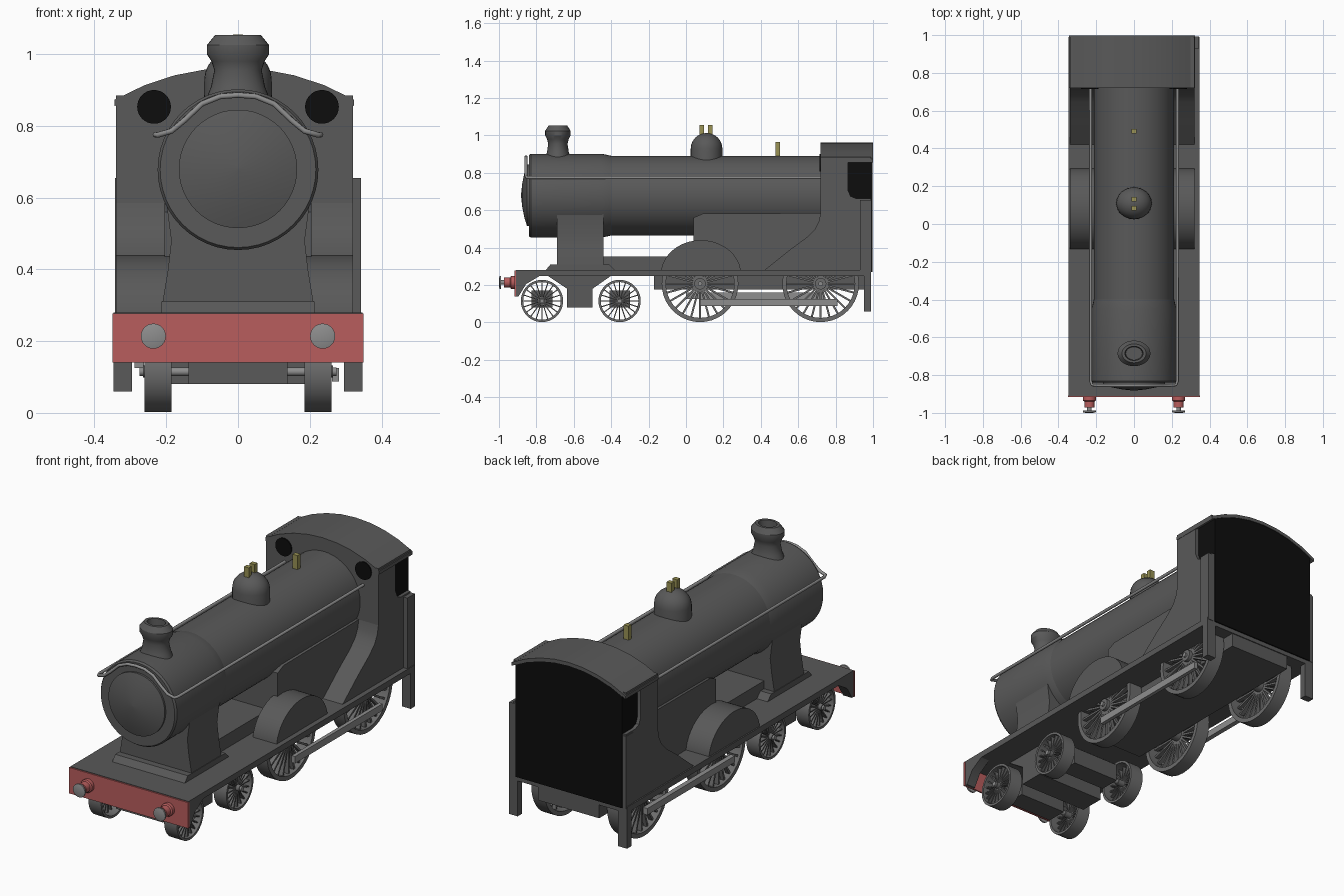
import bpy, bmesh, math
from mathutils import Matrix, Vector

if "Cube" in bpy.data.objects:
    bpy.data.objects.remove(bpy.data.objects["Cube"])


def material(name, r, g, b):
    m = bpy.data.materials.new(name)
    m.diffuse_color = (r, g, b, 1)
    m.use_nodes = True
    m.node_tree.nodes["Principled BSDF"].inputs["Base Color"].default_value = m.diffuse_color
    return m


DARK = material("dark_grey", 0.10, 0.10, 0.10)
WHEEL = material("wheel_grey", 0.15, 0.15, 0.15)
STEEL = material("light_steel", 0.27, 0.27, 0.27)
RED = material("buffer_red", 0.48, 0.11, 0.11)
BRASS = material("brass", 0.32, 0.29, 0.09)
BLACK = material("black", 0.004, 0.004, 0.004)


def finish(name, bm, mat):
    bmesh.ops.recalc_face_normals(bm, faces=bm.faces[:])
    me = bpy.data.meshes.new(name)
    bm.to_mesh(me)
    bm.free()
    me.materials.append(mat)
    ob = bpy.data.objects.new(name, me)
    bpy.context.collection.objects.link(ob)
    return ob


def prism(name, pts, axis, a, b, mat):
    """Extrude a profile: axis 'x' takes (y, z) points, axis 'y' takes (x, z) points."""
    bm = bmesh.new()
    vs = [bm.verts.new((a, p, q) if axis == 'x' else (p, a, q)) for p, q in pts]
    f = bm.faces.new(vs)
    ext = bmesh.ops.extrude_face_region(bm, geom=[f])
    off = Vector((b - a, 0, 0) if axis == 'x' else (0, b - a, 0))
    bmesh.ops.translate(bm, vec=off, verts=[v for v in ext['geom'] if isinstance(v, bmesh.types.BMVert)])
    return finish(name, bm, mat)


def box(name, x0, x1, y0, y1, z0, z1, mat):
    return prism(name, [(y0, z0), (y1, z0), (y1, z1), (y0, z1)], 'x', x0, x1, mat)


def add_lathe(bm, prof, axis, loc, n=32, scale=(1, 1), closed=False):
    """Spin (radius, height) points round an axis through loc."""
    rings = []
    for r, h in prof:
        ring = []
        for i in range(n):
            t = 2 * math.pi * i / n
            c, s = r * math.cos(t) * scale[0], r * math.sin(t) * scale[1]
            p = {'x': (h, c, s), 'y': (c, h, s), 'z': (c, s, h)}[axis]
            ring.append(bm.verts.new(Vector(p) + Vector(loc)))
        rings.append(ring)
    pairs = list(zip(rings, rings[1:])) + ([(rings[-1], rings[0])] if closed else [])
    for a, b in pairs:
        for i in range(n):
            j = (i + 1) % n
            bm.faces.new((a[i], a[j], b[j], b[i]))
    if not closed:
        bm.faces.new(rings[0])
        bm.faces.new(rings[-1])


def lathe(name, prof, axis, loc, mat, n=32, scale=(1, 1)):
    bm = bmesh.new()
    add_lathe(bm, prof, axis, loc, n, scale)
    return finish(name, bm, mat)


def wheel(name, side, y, r, spokes):
    bm = bmesh.new()
    x0, x1 = side * 0.185, side * 0.26
    z = r + 0.002
    # rim, hub, spokes
    add_lathe(bm, [(r, x0), (r, x1), (r * 0.89, x1), (r * 0.89, x0)], 'x', (0, y, z), 40, closed=True)
    add_lathe(bm, [(r * 0.15, x0), (r * 0.15, x1 + side * 0.005)], 'x', (0, y, z), 16)
    for i in range(spokes):
        m = (Matrix.Translation((side * 0.235, y, z)) @ Matrix.Rotation(2 * math.pi * i / spokes, 4, 'X')
             @ Matrix.Translation((0, 0, r * 0.52)) @ Matrix.Diagonal((0.022, r * 0.05, r * 0.8, 1)))
        bmesh.ops.create_cube(bm, size=1, matrix=m)
    return finish(name, bm, WHEEL)


# Boiler, smokebox and its conical door
lathe("boiler", [(0.213, -0.44), (0.213, 0.73)], 'y', (0, 0, 0.678), DARK, 48)
lathe("smokebox", [(0.217, -0.84), (0.224, -0.83), (0.224, -0.45), (0.213, -0.40)], 'y', (0, 0, 0.678), DARK, 48)
lathe("smokebox_door", [(0.165, -0.83), (0.165, -0.85), (0.12, -0.864), (0.06, -0.876), (0.004, -0.882)],
      'y', (0, 0, 0.68), DARK, 48)

# Chimney, dome and brass fittings
lathe("chimney", [(0.095, 0.86), (0.075, 0.91), (0.066, 0.955), (0.074, 0.98), (0.087, 1.0), (0.087, 1.025),
                  (0.064, 1.053), (0.048, 1.053), (0.044, 1.0)], 'z', (0, -0.685, 0), DARK, 32, (1, 0.78))
dome = [(0.095, 0.84), (0.094, 0.93)] + [(0.094 * math.cos(t), 0.93 + 0.083 * math.sin(t))
                                         for t in (0.25, 0.5, 0.75, 1.0, 1.25, 1.5)]
lathe("dome", dome, 'z', (0, 0.11, 0), DARK, 32, (1, 0.9))
for i, (y, z0, z1) in enumerate(((0.083, 0.99, 1.055), (0.13, 0.99, 1.055), (0.49, 0.88, 0.965))):
    box(f"brass_valve_{i}", -0.014, 0.014, y - 0.012, y + 0.012, z0, z1, BRASS)

# Saddle under the smokebox, firebox and box between the frames
half = [(0.21, 0.275), (0.21, 0.31), (0.195, 0.40), (0.186, 0.48), (0.199, 0.58)]
prism("smokebox_saddle", half + [(-x, z) for x, z in reversed(half)], 'y', -0.69, -0.44, DARK)
prism("saddle_base", [(-0.75, 0.28), (-0.725, 0.31), (-0.41, 0.31), (-0.38, 0.28)], 'x', -0.213, 0.213, DARK)
box("inner_cylinder_box", -0.15, 0.15, -0.45, 0.05, 0.27, 0.352, DARK)
prism("firebox", [(0.04, 0.27), (0.04, 0.56), (0.09, 0.582), (0.72, 0.585), (0.72, 0.27)], 'x', -0.205, 0.205, DARK)

# Running board, frame and rear steps
box("running_board", -0.347, 0.347, -0.91, 0.99, 0.248, 0.28, DARK)
box("main_frame", -0.18, 0.18, -0.17, 0.985, 0.175, 0.25, DARK)
LEFT, RIGHT = -0.34, 0.32
arc = [(0.08 + 0.215 * math.cos(math.pi * i / 20), 0.255 + 0.185 * math.sin(math.pi * i / 20)) for i in range(21)]
curve = [(0.42, 0.28), (0.47, 0.32), (0.55, 0.385), (0.645, 0.455), (0.69, 0.50), (0.71, 0.54), (0.72, 0.585),
         (0.74, 0.585), (0.74, 0.28)]
wall = [(0.72, 0.27), (0.99, 0.27), (0.99, 0.663), (0.91, 0.663), (0.88, 0.675), (0.865, 0.71), (0.865, 0.866),
        (0.99, 0.866), (0.99, 0.885), (0.72, 0.885)]
for s, edge, tag in ((-1, LEFT, "left"), (1, RIGHT, "right")):
    prism(f"front_splasher_{tag}", arc, 'x', s * 0.18, edge, DARK)
    prism(f"cab_skirt_{tag}", curve, 'x', s * 0.18, edge, DARK)
    prism(f"cab_side_{tag}", wall, 'x', edge - s * 0.02, edge, DARK)
    box(f"rear_pillar_{tag}", s * 0.31, s * 0.343, 0.93, 0.992, 0.27, 0.655, DARK)
    box(f"rear_step_{tag}", s * 0.295, s * 0.347, 0.952, 0.99, 0.06, 0.26, DARK)
    prism(f"beam_bracket_{tag}", [(-0.91, 0.26), (-0.91, 0.14), (-0.895, 0.14), (-0.855, 0.205), (-0.78, 0.25)],
          'x', s * 0.295, s * 0.347, DARK)
    lathe(f"cab_window_{tag}", [(0.047, 0.714), (0.047, 0.722)], 'y', (s * 0.234, 0, 0.853), BLACK)


# Cab front, dark interior and arched roof share one arch rule
def arch(x0, x1, lift, n=8):
    mid = (LEFT + RIGHT) / 2
    xs = [x0 + (x1 - x0) * i / n for i in range(n + 1)]
    return [(x, 0.292 + lift + math.sqrt(0.67 ** 2 - (x - mid) ** 2)) for x in xs]


prism("cab_front", [(RIGHT, 0.27), (LEFT, 0.27)] + arch(LEFT, RIGHT, -0.01), 'y', 0.72, 0.745, DARK)
prism("cab_interior", [(RIGHT - 0.018, 0.27), (LEFT + 0.018, 0.27)] + arch(LEFT + 0.018, RIGHT - 0.018, -0.012),
      'y', 0.74, 0.996, BLACK)
prism("cab_roof", arch(LEFT - 0.004, RIGHT + 0.004, 0) + arch(LEFT - 0.004, RIGHT + 0.004, -0.018)[::-1],
      'y', 0.72, 0.999, DARK)

# Buffer beam and buffers
box("buffer_beam", -0.35, 0.35, -0.917, -0.908, 0.14, 0.277, RED)
for s, tag in ((-1, "left"), (1, "right")):
    at = (s * 0.236, 0, 0.214)
    lathe(f"buffer_housing_{tag}", [(0.034, -0.91), (0.034, -0.935), (0.027, -0.94), (0.027, -0.972)], 'y', at, RED, 24)
    lathe(f"buffer_shaft_{tag}", [(0.012, -0.97), (0.012, -0.99)], 'y', at, STEEL, 16)
    lathe(f"buffer_head_{tag}", [(0.035, -0.988), (0.035, -0.996), (0.02, -1.0)], 'y', at, STEEL, 24)

# Leading bogie
prism("bogie_centre", [(-0.74, 0.25), (-0.635, 0.18), (-0.635, 0.08), (-0.50, 0.08), (-0.50, 0.18), (-0.40, 0.25)],
      'x', -0.2, 0.2, DARK)

# Wheels, axles and axle boxes
for i, (y, r, n) in enumerate(((-0.77, 0.113, 20), (-0.355, 0.113, 20), (0.075, 0.205, 24), (0.72, 0.205, 24))):
    for s, tag in ((-1, "left"), (1, "right")):
        wheel(f"wheel_{i}_{tag}", s, y, r, n)
    lathe(f"axle_{i}", [(0.012, -0.275), (0.012, 0.275)], 'x', (0, y, r + 0.002), STEEL, 16)
    if r < 0.2:
        box(f"axle_box_{i}", -0.138, 0.138, y - 0.055, y + 0.055, 0.08, 0.17, DARK)

# Coupling rods, set at different crank angles
box("coupling_rod_right", 0.262, 0.282, 0.075, 0.81, 0.088, 0.125, STEEL)
box("coupling_rod_left", -0.288, -0.262, 0.0, 0.735, 0.125, 0.16, STEEL)

# Handrail along both sides and over the smokebox front
rail = [(0.23, 0.72, 0.775), (0.23, -0.83, 0.775), (0.222, -0.852, 0.775), (0.185, -0.855, 0.786),
        (0.15, -0.855, 0.815), (0.10, -0.855, 0.862), (0.05, -0.855, 0.882)]
path = rail + [(0, -0.855, 0.886)] + [(-x, y, z) for x, y, z in reversed(rail)]
cu = bpy.data.curves.new("handrail", 'CURVE')
cu.dimensions = '3D'
cu.bevel_depth = 0.008
cu.bevel_resolution = 2
cu.use_fill_caps = True
sp = cu.splines.new('POLY')
sp.points.add(len(path) - 1)
for p, co in zip(sp.points, path):
    p.co = (*co, 1)
cu.materials.append(STEEL)
bpy.context.collection.objects.link(bpy.data.objects.new("handrail", cu))

# Smooth round parts while keeping hard edges
bpy.ops.object.select_all(action='DESELECT')
for ob in bpy.context.scene.objects:
    if ob.type == 'MESH':
        ob.select_set(True)
        bpy.context.view_layer.objects.active = ob
bpy.ops.object.shade_smooth_by_angle(angle=math.radians(32))
